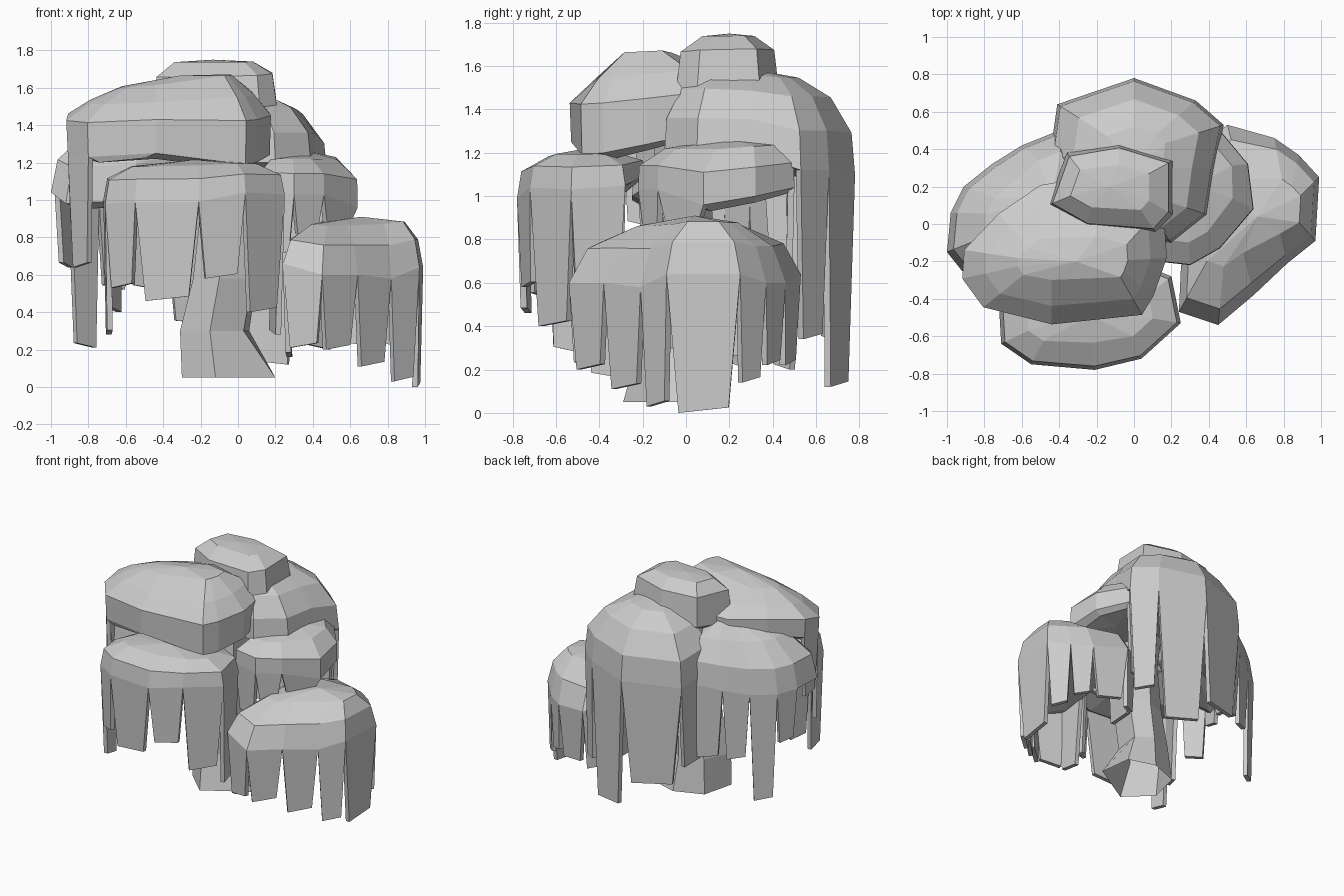
import bpy
from mathutils import Vector as V


def make(name, verts, faces):
    me = bpy.data.meshes.new(name)
    me.from_pydata([tuple(v) for v in verts], [], faces)
    me.validate()
    me.update()
    ob = bpy.data.objects.new(name, me)
    bpy.context.collection.objects.link(ob)
    return ob


def loft(verts, faces, a, b, n):
    for i in range(n):
        j = (i + 1) % n
        faces.append((a + i, a + j, b + j, b + i))


def clump(name, rim, drops, ridge, rings, thick=0.03):
    """Faceted dome rising from a rim to a short ridge, with a tapered frond hanging
    from each rim edge. Rim runs counter-clockwise; drops gives frond end heights."""
    n = len(rim)
    a, b = V(ridge[0]), V(ridge[1])
    rim = [V(p) for p in rim]

    def nearest(p):
        d = (b - a).to_2d()
        t = (p - a).to_2d().dot(d) / max(d.dot(d), 1e-6)
        return a.lerp(b, min(max(t, 0), 1))

    verts, faces = list(rim), []
    for s, f in rings:
        start = len(verts)
        for p in rim:
            c = nearest(p)
            q = c.lerp(p, s)
            q.z = p.z + (c.z - p.z) * f
            verts.append(q)
        loft(verts, faces, start - n, start, n)
    last = len(verts) - n
    verts.append(a.lerp(b, 0.5))
    faces += [(last + i, last + (i + 1) % n, len(verts) - 1) for i in range(n)]
    # shallow underside
    start = len(verts)
    for p in rim:
        q = nearest(p).lerp(p, 0.8)
        q.z = p.z - 0.03
        verts.append(q)
    for i in range(n):
        j = (i + 1) % n
        faces.append((i, start + i, start + j, j))
    mid = a.lerp(b, 0.5)
    verts.append(V((mid.x, mid.y, sum(p.z for p in rim) / n)))
    faces += [(start + (i + 1) % n, start + i, len(verts) - 1) for i in range(n)]
    make(name, verts, faces)

    # hanging fronds
    sv, sf = [], []
    for i, d in enumerate(drops):
        if d is None:
            continue
        p, q = rim[i], rim[(i + 1) % n]
        inward = V((-(q - p).y, (q - p).x, 0)).normalized() * thick
        lo_p, lo_q = p.lerp(q, 0.16), p.lerp(q, 0.84)
        lo_p.z, lo_q.z = d, d + 0.025
        lo_p += inward * 0.4
        lo_q += inward * 0.4
        k = len(sv)
        sv += [p, q, lo_q, lo_p] + [v + inward for v in (p, q, lo_q, lo_p)]
        sf += [tuple(k + x for x in f) for f in
               ((3, 2, 1, 0), (4, 5, 6, 7), (1, 2, 6, 5), (2, 3, 7, 6), (3, 0, 4, 7))]
    if sv:
        make(name + "_fronds", sv, sf)


X = None  # rim edge without a frond

# Trunk: bent, faceted, flared at the root, open at both ends
profile = [
    (0.05, [(-.30, -.12), (-.12, -.29), (.20, -.10), (.17, .14), (-.03, .20), (-.24, .12)]),
    (0.30, [(-.31, -.10), (-.15, -.22), (.03, -.13), (.06, .08), (-.05, .16), (-.22, .10)]),
    (0.58, [(-.24, -.10), (-.10, -.22), (.08, -.12), (.10, .07), (-.03, .14), (-.18, .08)]),
    (0.95, [(-.20, -.08), (-.10, -.16), (.03, -.10), (.05, .06), (-.04, .12), (-.16, .06)]),
    (1.30, [(-.26, -.06), (-.14, -.14), (.02, -.08), (.04, .08), (-.06, .14), (-.20, .08)])]
tv, tf = [], []
for k, (z, pts) in enumerate(profile):
    tv += [(x, y, z) for x, y in pts]
    if k:
        loft(tv, tf, 6 * k - 6, 6 * k, 6)
make("trunk", tv, tf)

# Low front clump
clump("front_clump",
      [(-.65, -.30, 1.0), (-.72, -.47, 1.0), (-.71, -.64, .98), (-.55, -.75, .99), (-.21, -.78, .99),
       (.04, -.72, 1.04), (.25, -.53, 1.03), (.20, -.28, 1.05), (-.05, -.18, 1.1), (-.40, -.18, 1.1)],
      [.40, .28, .53, .46, .58, .40, .28, X, X, X],
      [(-.42, -.50, 1.21), (-.05, -.48, 1.22)], ((.93, .55), (.5, .86)))

# Large upper clump at front left
clump("upper_clump",
      [(-.72, .05, 1.36), (-.90, -.14, 1.32), (-.91, -.29, 1.25), (-.80, -.44, 1.23), (-.44, -.53, 1.25),
       (.04, -.48, 1.19), (.10, -.38, 1.20), (.17, -.18, 1.24), (.15, .1, 1.3), (-.2, .25, 1.35),
       (-.5, .2, 1.36)],
      [X, .86, .64, 1.2, X, X, X, X, X, X, X],
      [(-.50, -.20, 1.63), (-.12, -.20, 1.70)], ((1.02, .46), (.72, .70), (.3, .93)))

# Small crown on top
clump("top_clump",
      [(-.46, .10, 1.42), (-.25, -.02, 1.42), (.12, -.05, 1.45), (.21, .05, 1.48), (.21, .34, 1.5),
       (-.08, .43, 1.48), (-.36, .38, 1.45)],
      [X] * 7, [(-.22, .20, 1.75), (-.05, .20, 1.75)], ((.9, .72), (.5, .96)))

# Tall back clump with the longest fronds
clump("back_clump",
      [(.20, -.10, 1.2), (.39, .05, 1.2), (.43, .30, 1.2), (.48, .53, 1.12), (.33, .66, 1.12),
       (0, .78, 1.10), (-.41, .64, 1.10), (-.45, .36, 1.16), (-.25, .0, 1.2)],
      [X, X, X, .34, .12, .33, .48, X, X],
      [(.0, .18, 1.60), (0, .38, 1.58)], ((.96, .40), (.72, .74), (.35, .93)))

# Left clump
clump("left_clump",
      [(-.3, -.1, 1.1), (-.2, .25, 1.1), (-.40, .50, 1.08), (-.60, .42, 1.05), (-.76, .32, 1.02),
       (-.91, .20, 1.02), (-.98, .06, 1.03), (-1.0, -.15, 1.04), (-.92, -.25, .98), (-.55, -.25, 1.0)],
      [X, X, .52, .52, .21, .64, X, X, X, X],
      [(-.50, .05, 1.48), (-.38, .22, 1.50)], ((.93, .40), (.6, .74)))

# Middle right clump
clump("middle_right_clump",
      [(.12, -.20, 1.05), (.30, -.22, 1.03), (.46, -.13, 1.03), (.64, .08, .96), (.61, .32, 1.0),
       (.46, .50, 1.04), (.25, .50, 1.05), (.10, .2, 1.05)],
      [.70, .82, .85, X, X, .5, X, X],
      [(.28, .10, 1.26), (.38, .30, 1.28)], ((.99, .48), (.62, .82)))

# Low right clump
clump("low_right_clump",
      [(.25, -.25, .68), (.24, -.47, .66), (.45, -.54, .60), (.64, -.38, .60), (.82, -.21, .58),
       (.97, -.09, .64), (.99, .25, .64), (.88, .37, .60), (.75, .46, .60),
       (.50, .53, .64), (.34, .42, .68), (.28, .1, .72)],
      [.16, .21, .20, .11, .03, 0, .14, .22, .22, .2, .25, X],
      [(.50, .0, .90), (.82, .08, .92)], ((.84, .53), (.42, .87)))
